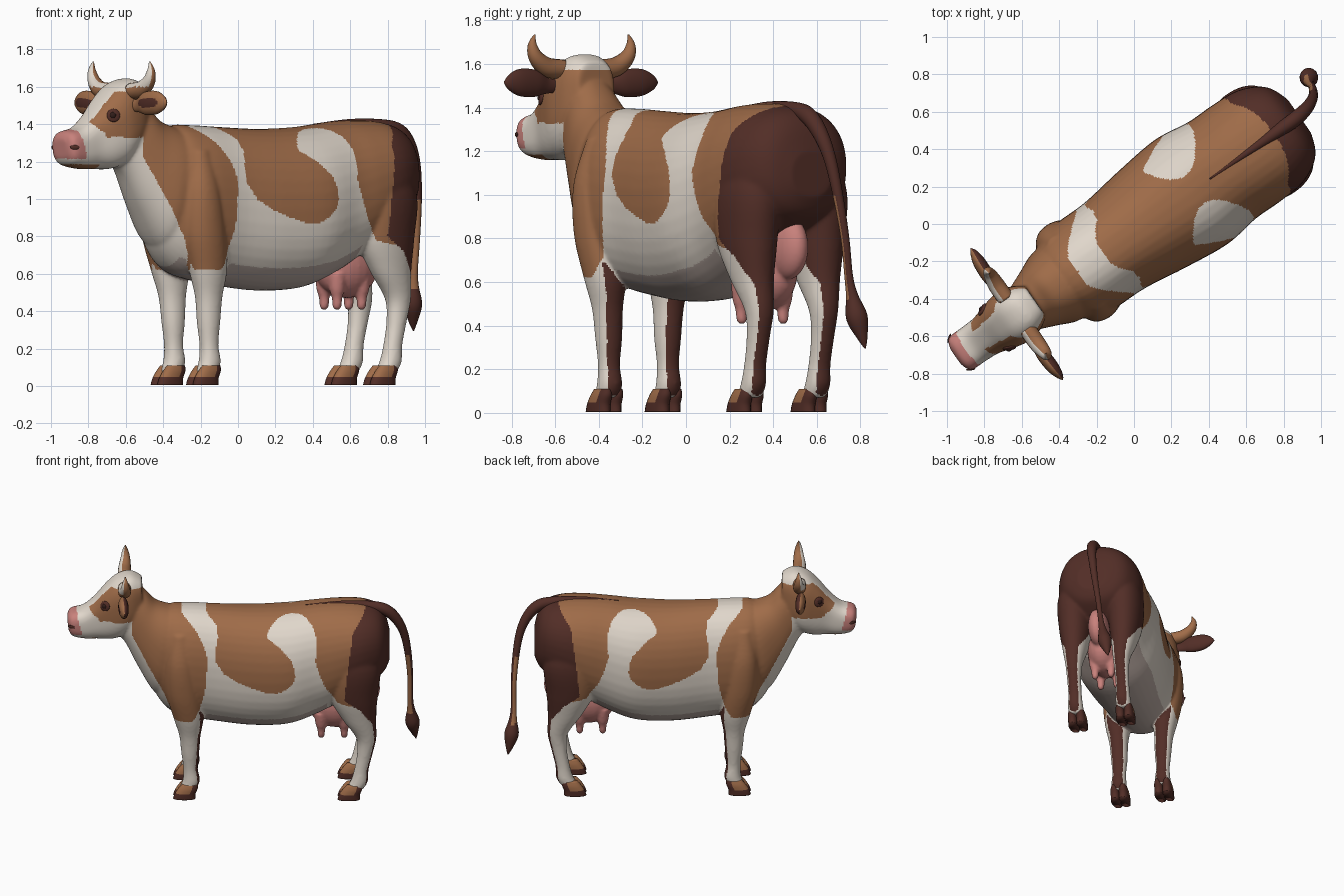
import bpy, bmesh, math
from mathutils import Vector, Matrix

if "Cube" in bpy.data.objects:
    bpy.data.objects.remove(bpy.data.objects["Cube"])

V0 = -0.035                                   # sideways offset of the animal's mid plane
TURN = Matrix.Rotation(math.radians(35), 4, 'Z')   # built along x, then turned

COLOURS = [("cream", (.75, .68, .60)), ("tan", (.35, .15, .066)), ("dark_brown", (.085, .027, .02)),
           ("pink", (.58, .22, .20)), ("belly_taupe", (.50, .41, .37)), ("eye_dark", (.03, .012, .01))]
MATS = []
for name, rgb in COLOURS:
    m = bpy.data.materials.new(name)
    m.diffuse_color = (*rgb, 1)
    m.use_nodes = True
    m.node_tree.nodes["Principled BSDF"].inputs["Base Color"].default_value = m.diffuse_color
    MATS.append(m)
CREAM, TAN, DARK, PINK, TAUPE, EYE = range(6)


def spline(rows, k):
    """Catmull-Rom through rows of numbers, k steps per span."""
    out = []
    for i in range(len(rows) - 1):
        p0, p1, p2, p3 = (rows[max(0, min(len(rows) - 1, i + j))] for j in (-1, 0, 1, 2))
        for s in range(k):
            t = s / k
            out.append([.5 * (2 * b + (c - a) * t + (2 * a - 5 * b + 4 * c - d) * t * t
                              + (3 * b - a - 3 * c + d) * t ** 3) for a, b, c, d in zip(p0, p1, p2, p3)])
    return out + [list(rows[-1])]


def skin(bm, rings):
    """Bridge rings of points into a closed shell."""
    vs = [[bm.verts.new(p) for p in r] for r in rings]
    n = len(vs[0])
    faces = [bm.faces.new((a[i], a[(i + 1) % n], b[(i + 1) % n], b[i]))
             for a, b in zip(vs, vs[1:]) for i in range(n)]
    faces += [bm.faces.new(vs[0]), bm.faces.new(vs[-1])]
    bmesh.ops.recalc_face_normals(bm, faces=faces)


def loft(bm, rows, power=2.3, k=5, n=40):
    """Rows: (u1, z1, u2, z2, half width, side offset); sections span the two points."""
    rings = []
    for u1, z1, u2, z2, hw, vc in spline(rows, k):
        ring = []
        for i in range(n):
            a = 2 * math.pi * i / n
            c, s = math.cos(a), math.sin(a)
            c = math.copysign(abs(c) ** (2 / power), c)
            s = math.copysign(abs(s) ** (2 / power), s)
            ring.append(((u1 + u2) / 2 + c * (u1 - u2) / 2, V0 + vc + s * hw,
                         (z1 + z2) / 2 + c * (z1 - z2) / 2))
        rings.append(ring)
    skin(bm, rings)


def tube(bm, rows, ref, squash=1, k=6, n=16):
    """Rows: (u, v, z, radius); round section, squashed along ref."""
    pts = spline(rows, k)
    ref = Vector(ref)
    rings = []
    for i, (x, y, z, r) in enumerate(pts):
        a, b = Vector(pts[max(0, i - 1)][:3]), Vector(pts[min(len(pts) - 1, i + 1)][:3])
        t = (b - a).normalized()
        s1 = t.cross(ref).normalized()
        s2 = s1.cross(t) * squash
        r = max(r, .002)
        rings.append([Vector((x, y + V0, z)) + r * (math.cos(q) * s1 + math.sin(q) * s2)
                      for q in (2 * math.pi * j / n for j in range(n))])
    skin(bm, rings)


def ball(bm, centre, size):
    mat = Matrix.Translation(centre) @ Matrix.Diagonal((*size, 1))
    bmesh.ops.create_uvsphere(bm, u_segments=24, v_segments=16, radius=1, matrix=mat)


def finish(name, bm, rule, voxel=0, smooth=0):
    """Make the object, optionally fuse its shells, then colour faces by rule."""
    me = bpy.data.meshes.new(name)
    bm.to_mesh(me)
    bm.free()
    ob = bpy.data.objects.new(name, me)
    bpy.context.collection.objects.link(ob)
    bpy.context.view_layer.objects.active = ob
    if voxel:
        r = ob.modifiers.new("fuse", 'REMESH')
        r.mode, r.voxel_size = 'VOXEL', voxel
        s = ob.modifiers.new("relax", 'SMOOTH')
        s.factor, s.iterations = .5, smooth
        for mod in ("fuse", "relax"):
            bpy.ops.object.modifier_apply(modifier=mod)
    me = ob.data
    me.materials.clear()
    for m in MATS:
        me.materials.append(m)
    for p in me.polygons:
        p.use_smooth = True
        p.material_index = rule(p.center, p.normal) if callable(rule) else rule
    ob.matrix_world = TURN
    return ob


def lerp(x, pts):
    if x <= pts[0][0]:
        return pts[0][1]
    for (a, p), (b, q) in zip(pts, pts[1:]):
        if x <= b:
            return p + (q - p) * (x - a) / (b - a)
    return pts[-1][1]


def coat(c, n):
    """Patches of the hide, same on both flanks."""
    u, v, z = c.x, abs(c.y - V0), c.z
    if u < -.66 and z > 1.12 and (u < -.74 or z > 1.5):            # head
        if u < -1.105 - .25 * (z - 1.3) and z > 1.215:
            return PINK
        if z < 1.185 and u < -.98:
            return TAN
        if z > 1.575 or (v < .055 + .12 * max(0, z - 1.4) and z > 1.3 and n.x < .3):
            return CREAM
        if ((u + .91) / .14) ** 2 + ((z - 1.46) / .12) ** 2 < 1:
            return TAN
        if u < -.97 or z < 1.33:
            return CREAM
        return TAN
    if .45 < z and u > lerp(z, [(.5, 1), (.62, .92), (.72, .85), (.8, .74), (1, .76), (1.3, .80), (1.42, .9)]):
        return DARK
    if z < .76 and v > .06 and n.x > .72 and (-.4 < u < -.16 or u > .7):  # backs of legs
        return DARK
    if n.z < -.56 and .45 < z < .85 and -.5 < u < .62:
        return TAUPE
    if u < lerp(z, [(.6, -.44), (.8, -.51), (.95, -.59), (1.1, -.67), (1.25, -.75)]):
        return CREAM
    if z > .62 and u < lerp(z, [(.6, -.33), (.7, -.27), (.85, -.23), (1, -.22), (1.1, -.21),
                                (1.2, -.24), (1.3, -.3), (1.38, -.39)]):
        return TAN
    if u < lerp(z, [(1, -.15), (1.15, -.16), (1.25, -.14), (1.32, -.15), (1.38, -.22)]):
        return CREAM
    if z > 1.2 and v < .09 + 5 * (u - .37) ** 2:
        return TAN
    if u < lerp(z, [(.87, .28), (.9, .34), (.95, .385), (1, .40), (1.06, .395), (1.12, .37), (1.2, .29),
                    (1.26, .2), (1.35, .19)]) \
            and z > lerp(u, [(-.15, 1.08), (-.1, 1.0), (0, .94), (.1, .9), (.2, .87), (.3, .875), (.38, .94)]):
        return TAN
    if u > lerp(z, [(.78, .69), (.9, .61), (1.0, .57), (1.1, .54), (1.25, .55), (1.33, .52), (1.4, .44)]) \
            and z > lerp(u, [(.6, .86), (.68, .78), (.76, .76)]):
        return TAN
    return CREAM


# Body: torso, neck, head and legs fused into one skin
bm = bmesh.new()
loft(bm, [(-.62, 1.08, -.62, .9, .07, 0), (-.58, 1.27, -.58, .75, .16, 0), (-.48, 1.385, -.48, .62, .24, 0),
          (-.35, 1.395, -.35, .57, .275, 0), (-.15, 1.385, -.15, .535, .28, 0), (.1, 1.375, .1, .51, .315, 0),
          (.35, 1.385, .35, .525, .34, 0), (.55, 1.41, .55, .6, .315, 0), (.7, 1.42, .7, .69, .315, 0),
          (.85, 1.415, .85, .8, .305, 0), (.96, 1.385, .96, .87, .26, 0), (1.02, 1.32, 1.02, .92, .2, 0),
          (1.055, 1.2, 1.055, .99, .11, 0)], 2.25)
loft(bm, [(-.36, 1.37, -.5, .72, .2, 0), (-.46, 1.385, -.59, .76, .22, 0), (-.57, 1.425, -.70, .95, .175, 0),
          (-.64, 1.5, -.79, 1.13, .14, 0), (-.72, 1.58, -.86, 1.2, .11, 0)])
loft(bm, [(-1.19, 1.32, -1.18, 1.22, .06, 0), (-1.165, 1.36, -1.15, 1.18, .105, 0),
          (-1.08, 1.385, -1.06, 1.16, .11, 0), (-1, 1.455, -.98, 1.16, .115, 0),
          (-.92, 1.55, -.88, 1.16, .14, 0), (-.84, 1.62, -.8, 1.19, .155, 0),
          (-.75, 1.645, -.72, 1.26, .14, 0), (-.67, 1.61, -.66, 1.36, .1, 0)], 2.8)
for s in (-1, 1):
    loft(bm, [(-.45, 1.26, -.35, 1.26, .04, s * .185), (-.5, 1.05, -.3, 1.05, .095, s * .195),
              (-.5, .82, -.26, .82, .105, s * .19), (-.45, .62, -.24, .62, .09, s * .178),
              (-.41, .48, -.26, .48, .068, s * .17), (-.395, .34, -.27, .34, .06, s * .165),
              (-.38, .22, -.28, .22, .05, s * .165), (-.385, .13, -.265, .13, .056, s * .165),
              (-.41, .07, -.29, .07, .055, s * .165)], 2.1)
    loft(bm, [(.68, 1.25, .9, 1.25, .08, s * .17), (.62, 1.02, .99, 1.02, .13, s * .185),
              (.63, .8, .975, .8, .12, s * .187), (.72, .62, .96, .62, .09, s * .185),
              (.82, .47, .965, .47, .063, s * .18), (.83, .35, .94, .35, .052, s * .18),
              (.81, .22, .91, .22, .05, s * .18), (.785, .13, .905, .13, .056, s * .18),
              (.75, .07, .87, .07, .055, s * .18)], 2.1)
body = finish("body", bm, coat, .0095, 12)

# Hooves: two claws on each foot
for end, u in (("front", -.36), ("rear", .785)):
    for side, s in (("right", 1), ("left", -1)):
        v = s * (.165 if end == "front" else .18)
        bm = bmesh.new()
        for d in (-.031, .031):
            loft(bm, [(u - .092, .005, u + .065, .005, .037, v + d), (u - .08, .04, u + .065, .04, .037, v + d),
                      (u - .055, .08, u + .08, .08, .034, v + d), (u - .03, .11, u + .08, .11, .025, v + d)], n=20)
        finish(f"{end}_hoof_{side}", bm, lambda c, n: DARK if n.x > .2 or c.z < .05 else TAN)

for side, s in (("right", 1), ("left", -1)):
    # Horns
    bm = bmesh.new()
    tube(bm, [(-.79, s * .1, 1.575, .045), (-.79, s * .19, 1.585, .045), (-.785, s * .255, 1.63, .035),
              (-.785, s * .275, 1.685, .022), (-.785, s * .262, 1.735, .003)], (1, 0, 0))
    finish(f"horn_{side}", bm, lambda c, n: CREAM if n.x < -.3 and c.z > 1.6 else TAN)

    # Ears: tan in front with a dark hollow, dark behind
    bm = bmesh.new()
    tube(bm, [(-.8, s * .11, 1.5, .03), (-.8, s * .18, 1.5, .036), (-.8, s * .25, 1.51, .062),
              (-.795, s * .34, 1.515, .062), (-.79, s * .4, 1.515, .036), (-.79, s * .43, 1.515, .004)],
         (1, 0, 0), .55, 8, 32)

    def ear(c, n):
        if n.x > .1:
            return DARK
        v = abs(c.y - V0)
        return DARK if ((v - .3) / .085) ** 2 + ((c.z - 1.515) / .028) ** 2 < 1 else TAN
    finish(f"ear_{side}", bm, ear)

    # Eyes and nostrils seated on the skin
    for name, u, z, r, size, mat in (("eye_rim", -.962, 1.462, .2, (.036, .012, .036), DARK),
                                     ("eye", -.965, 1.464, .2, (.02, .018, .02), EYE),
                                     ("nostril", -1.17, 1.275, .12, (.012, .006, .026), DARK)):
        ok, loc, nor, idx = body.closest_point_on_mesh((u, V0 + s * r, z))
        bm = bmesh.new()
        ball(bm, (0, 0, 0), (size[0], size[2], size[1]))
        bmesh.ops.transform(bm, verts=bm.verts, matrix=Matrix.Translation(loc)
                            @ nor.to_track_quat('Z', 'X').to_matrix().to_4x4())
        finish(f"{name}_{side}", bm, mat)

# Udder with four teats, running up between the thighs
bm = bmesh.new()
ball(bm, (.68, V0, .64), (.19, .125, .17))
ball(bm, (.86, V0, .76), (.13, .075, .15))
for u in (.58, .74):
    for s in (-.06, .06):
        tube(bm, [(u, s, .6, .05), (u, s, .52, .042), (u, s, .47, .028), (u, s, .425, .024),
                  (u, s, .408, .012)], (1, 0, 0))
finish("udder", bm, PINK, .01, 4)

# Tail with its tuft, starting as a thin ridge along the back
bm = bmesh.new()
tube(bm, [(.47, 0, 1.398, .004), (.7, 0, 1.408, .019), (.9, 0, 1.393, .034), (1.02, 0, 1.365, .04),
          (1.1, .01, 1.29, .036), (1.155, .03, 1.17, .029), (1.185, .055, 1.0, .024), (1.2, .085, .8, .02),
          (1.2, .105, .63, .02), (1.205, .12, .54, .028), (1.215, .14, .44, .05), (1.23, .16, .35, .026),
          (1.24, .17, .295, .003)], (0, 1, 0))
finish("tail", bm, lambda c, n: TAN if .52 < c.z < 1.0 and n.x < .3 else DARK)
